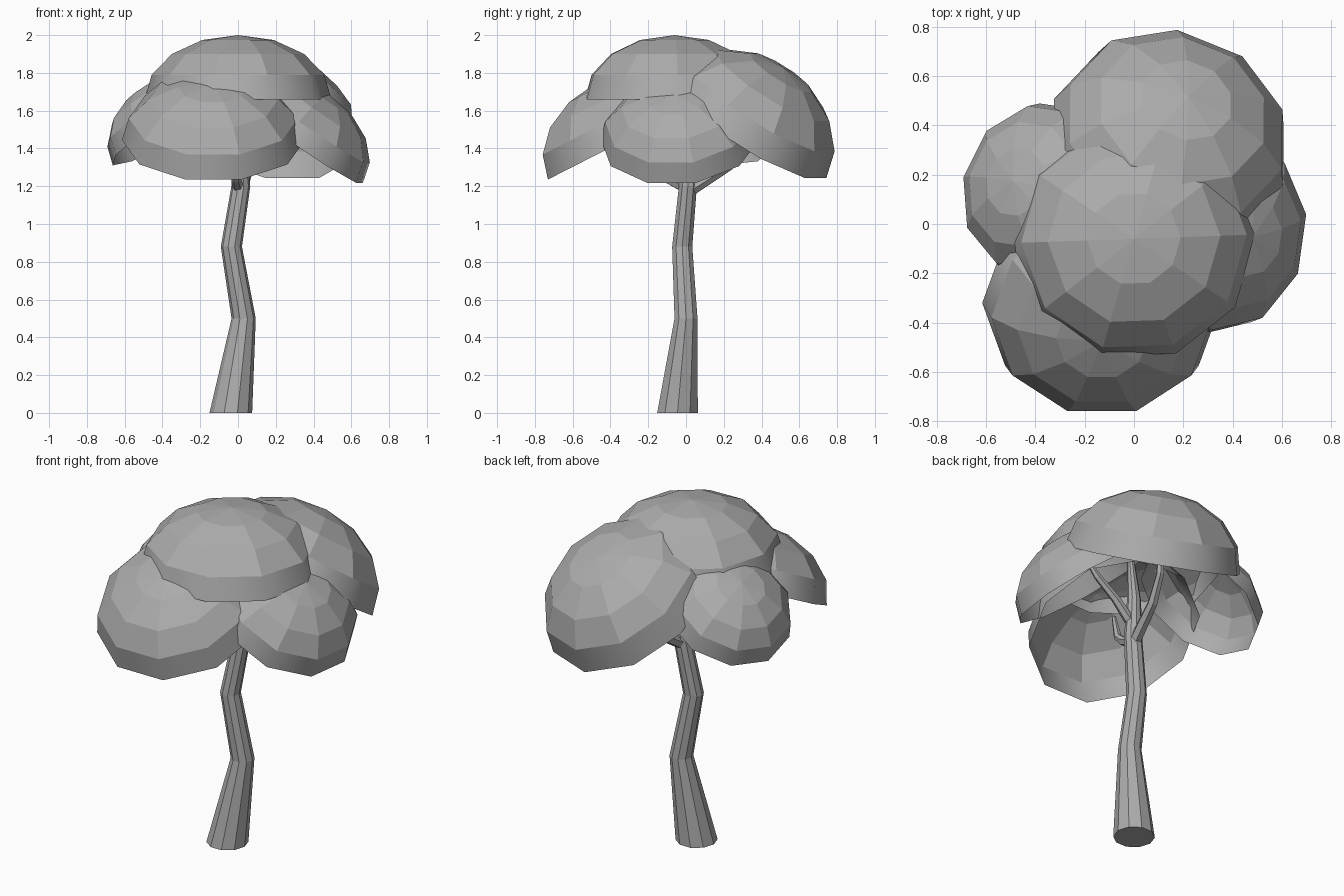
import bpy, bmesh, math
from mathutils import Matrix, Vector

cube = bpy.data.objects.get("Cube")
if cube:
    bpy.data.objects.remove(cube)

grey = bpy.data.materials.new("plain_grey")
grey.use_nodes = True
colour = (0.41, 0.41, 0.41, 1)
grey.diffuse_color = colour
grey.node_tree.nodes["Principled BSDF"].inputs["Base Color"].default_value = colour


def finish(bm, name):
    mesh = bpy.data.meshes.new(name)
    bm.to_mesh(mesh)
    bm.free()
    obj = bpy.data.objects.new(name, mesh)
    bpy.context.collection.objects.link(obj)
    mesh.materials.append(grey)


def leaf_dome(name, centre, radius, height, heading, tilt, spin=0):
    """Open half sphere whose axis leans by tilt towards heading (degrees)."""
    bm = bmesh.new()
    bmesh.ops.create_uvsphere(bm, u_segments=10, v_segments=8, radius=1)
    below = [v for v in bm.verts if v.co.z < -0.01]
    bmesh.ops.delete(bm, geom=below, context="VERTS")
    # Faceted crown, soft lowest row
    for face in bm.faces:
        face.smooth = face.calc_center_median().z < 0.3
    bm.transform(Matrix.Translation(centre)
                 @ Matrix.Rotation(math.radians(heading), 4, "Z")
                 @ Matrix.Rotation(math.radians(tilt), 4, "Y")
                 @ Matrix.Rotation(math.radians(spin), 4, "Z")
                 @ Matrix.Diagonal((radius, radius, height, 1)))
    finish(bm, name)


def limb(name, points, radii, sides, level=False):
    """Tapered, bent tube through the points; level keeps its rings flat."""
    bm = bmesh.new()
    points = [Vector(p) for p in points]
    rings = []
    for i, (p, r) in enumerate(zip(points, radii)):
        along = points[min(i + 1, len(points) - 1)] - points[max(i - 1, 0)]
        turn = Matrix() if level else Vector((0, 0, 1)).rotation_difference(along).to_matrix().to_4x4()
        place = Matrix.Translation(p) @ turn
        rings.append([bm.verts.new(place @ Vector((r * math.cos(a), r * math.sin(a), 0)))
                      for a in (math.tau * k / sides for k in range(sides))])
    for low, high in zip(rings, rings[1:]):
        for k in range(sides):
            n = (k + 1) % sides
            bm.faces.new((low[k], low[n], high[n], high[k]))
    bm.faces.new(rings[0][::-1])
    bm.faces.new(rings[-1])
    finish(bm, name)


# Trunk
limb("trunk",
     [(-0.038, -0.045, 0), (0.03, 0, 0.5), (-0.035, -0.02, 0.88), (0.015, 0.01, 1.2),
      (0, 0, 1.45), (0, -0.03, 1.72)],
     [0.113, 0.064, 0.056, 0.05, 0.038, 0.02], 10, level=True)

# Branches reaching into the crown
limb("back_branch", [(0.01, 0.01, 1.17), (0.06, 0.23, 1.31), (0.1, 0.34, 1.43), (0.13, 0.38, 1.62)],
     [0.035, 0.028, 0.022, 0.012], 6)
limb("front_branch", [(0, 0, 1.19), (-0.01, -0.1, 1.24), (-0.01, -0.15, 1.29), (0, -0.17, 1.42)],
     [0.03, 0.026, 0.022, 0.012], 6)
limb("left_branch", [(0.02, 0, 1.3), (0.13, 0, 1.41), (0.25, -0.01, 1.51), (0.32, -0.02, 1.6)],
     [0.03, 0.025, 0.02, 0.012], 6)

# Crown of open leaf domes
leaf_dome("top_leaves", (0, -0.06, 1.66), 0.495, 0.34, -88, 0)
leaf_dome("front_leaves", (-0.13, -0.32, 1.445), 0.485, 0.34, -90, 27)
leaf_dome("back_leaves", (0.14, 0.32, 1.51), 0.5, 0.38, 68, 34)
leaf_dome("left_leaves", (0.315, -0.03, 1.45), 0.425, 0.29, -8, 35)
leaf_dome("right_leaves", (-0.355, 0.13, 1.51), 0.37, 0.26, 162, 33, spin=-10)
